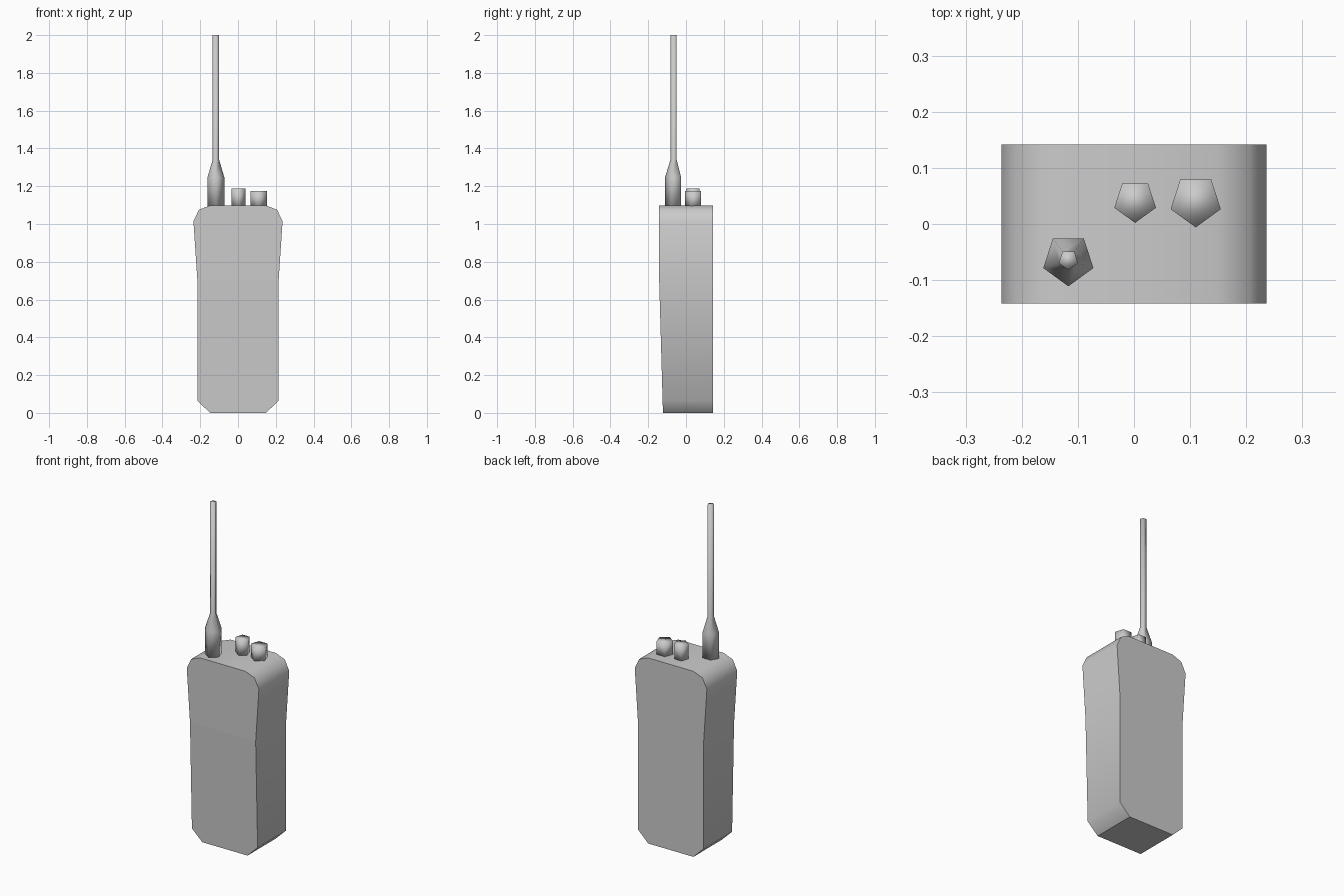
import bpy, bmesh, math

cube = bpy.data.objects.get("Cube")
if cube:
    bpy.data.objects.remove(cube, do_unlink=True)

# Single plain grey
GREY = (0.6, 0.6, 0.6, 1)
grey = bpy.data.materials.new("plain_grey")
grey.use_nodes = True
grey.diffuse_color = GREY
grey.node_tree.nodes["Principled BSDF"].inputs["Base Color"].default_value = GREY


def make_object(name, bm):
    bmesh.ops.recalc_face_normals(bm, faces=bm.faces)
    mesh = bpy.data.meshes.new(name)
    bm.to_mesh(mesh)
    bm.free()
    mesh.materials.append(grey)
    obj = bpy.data.objects.new(name, mesh)
    bpy.context.collection.objects.link(obj)
    return obj


def turned(name, x, y, profile, sides=5):
    """Five-sided smooth post from (radius, height) pairs, one corner facing front."""
    bm = bmesh.new()
    rings = []
    for r, z in profile:
        angles = [math.tau * i / sides - math.pi / 2 for i in range(sides)]
        rings.append([bm.verts.new((x + r * math.cos(a), y + r * math.sin(a), z))
                      for a in angles])
    for low, high in zip(rings, rings[1:]):
        for i in range(sides):
            j = (i + 1) % sides
            bm.faces.new((low[i], low[j], high[j], high[i]))
    bm.faces.new(rings[0][::-1])
    bm.faces.new(rings[-1])
    for f in bm.faces:
        f.smooth = True
    return make_object(name, bm)


# Body: mirrored outline, front leaning back below the waist
BACK, FRONT, FOOT, WAIST = 0.142, -0.142, -0.122, 0.70
half = [(0.148, 0), (0.215, 0.065), (0.215, WAIST),
        (0.236, 1.015), (0.207, 1.075), (0.148, 1.098)]
outline = half + [(-x, z) for x, z in reversed(half)]


def front_y(z):
    return FOOT + (FRONT - FOOT) * min(z / WAIST, 1)


bm = bmesh.new()
front = [bm.verts.new((x, front_y(z), z)) for x, z in outline]
back = [bm.verts.new((x, BACK, z)) for x, z in outline]
n = len(outline)
for i in range(n):
    j = (i + 1) % n
    wall = bm.faces.new((front[i], front[j], back[j], back[i]))
    wall.smooth = i != n - 1  # flat underside
for ring in (front, back):
    for i in range(len(half) - 1):
        bm.faces.new((ring[i], ring[i + 1], ring[n - 2 - i], ring[n - 1 - i]))
make_object("body", bm)

# Antenna and the two control knobs
turned("antenna", -0.117, -0.064,
       [(0.047, 1.09), (0.047, 1.247), (0.018, 1.34), (0.018, 2.0)])
turned("small_knob", 0.002, 0.041, [(0.039, 1.09), (0.039, 1.188)])
turned("large_knob", 0.11, 0.041, [(0.047, 1.09), (0.047, 1.175)])
